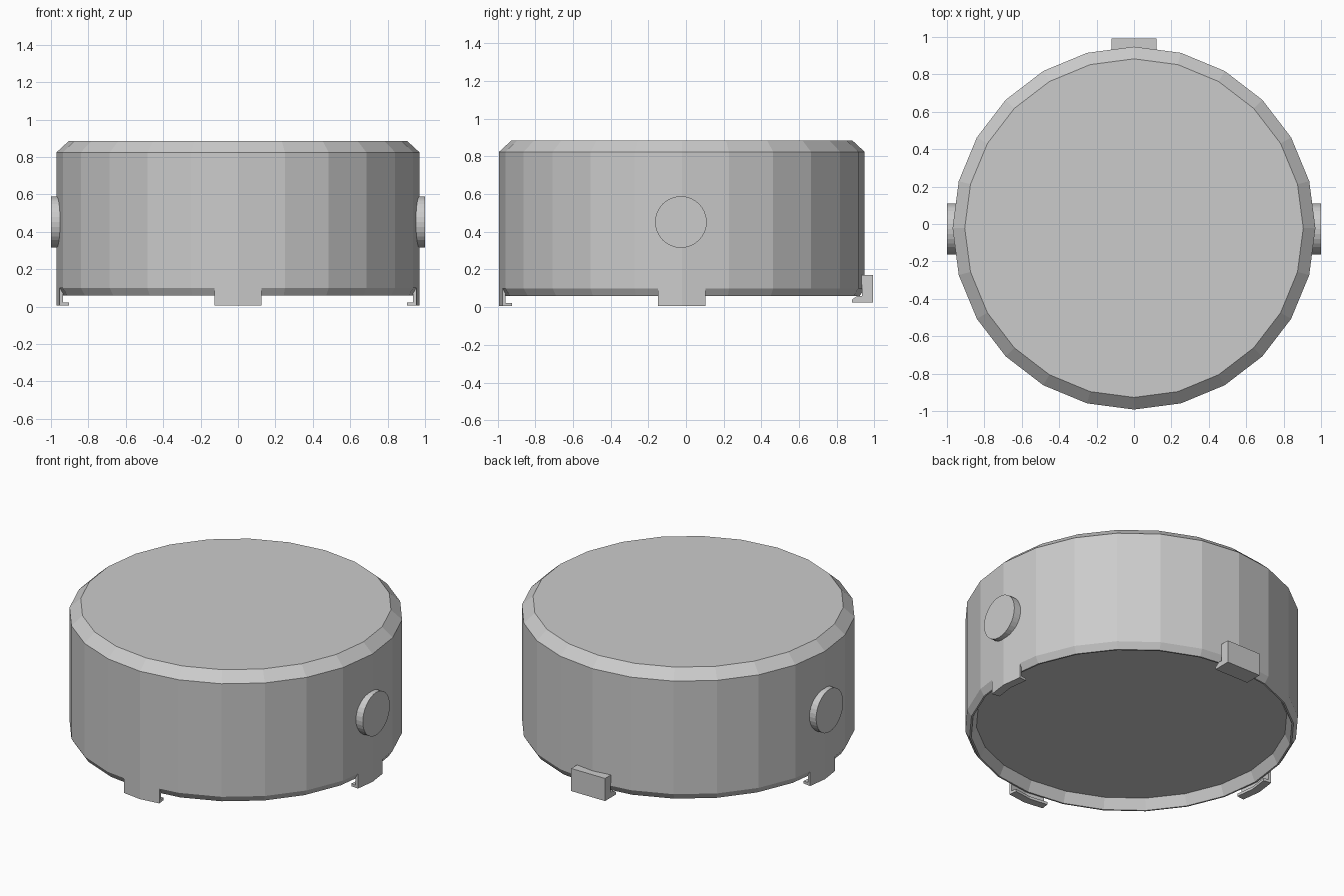
import bpy, bmesh
from math import sin, cos, pi
from mathutils import Matrix, Vector

if "Cube" in bpy.data.objects:
    bpy.data.objects.remove(bpy.data.objects["Cube"])

CY = -0.022   # body axis position in y
R = 0.97      # body radius
SIDES = 24


def finish(name, bm):
    bmesh.ops.recalc_face_normals(bm, faces=bm.faces)
    me = bpy.data.meshes.new(name)
    bm.to_mesh(me)
    bm.free()
    ob = bpy.data.objects.new(name, me)
    bpy.context.collection.objects.link(ob)
    return ob


def lathe(name, profile):
    """Closed 24-sided solid from (radius, z) pairs, capped at both ends."""
    bm = bmesh.new()
    rings = [[bm.verts.new((r * sin(2 * pi * i / SIDES), CY - r * cos(2 * pi * i / SIDES), z))
              for i in range(SIDES)] for r, z in profile]
    for a, b in zip(rings, rings[1:]):
        for i in range(SIDES):
            j = (i + 1) % SIDES
            bm.faces.new((a[i], a[j], b[j], b[i]))
    bm.faces.new(rings[0])
    bm.faces.new(rings[-1])
    return finish(name, bm)


def loft(name, sections):
    """Solid joining identical point loops, capped at both ends."""
    bm = bmesh.new()
    loops = [[bm.verts.new(p) for p in s] for s in sections]
    n = len(loops[0])
    for a, b in zip(loops, loops[1:]):
        for i in range(n):
            j = (i + 1) % n
            bm.faces.new((a[i], a[j], b[j], b[i]))
    bm.faces.new(loops[0])
    bm.faces.new(loops[-1])
    return finish(name, bm)


# Body: chamfered drum with a shallow recess underneath
lathe("body", [(0.905, 0.125), (0.935, 0.06), (0.945, 0.06), (R, 0.10),
               (R, 0.825), (0.905, 0.885)])

# Hooked tabs on front, right and left, following the faceted wall
hook = [(R, 0.105), (R, 0.005), (0.918, 0.005), (0.918, 0.022), (0.953, 0.022), (0.953, 0.105)]
half = sin(2 * pi / SIDES) / 2
mid = (1 + cos(2 * pi / SIDES)) / 2
for name, ang in (("front_tab", 0), ("right_tab", pi / 2), ("left_tab", -pi / 2)):
    rot = Matrix.Translation((0, CY, 0)) @ Matrix.Rotation(ang, 4, 'Z')
    loft(name, [[rot @ Vector((r * sx, -r * sy, z)) for r, z in hook]
                for sx, sy in ((-half, mid), (0, 1), (half, mid))])

# Rear latch: plate with a top ledge and an inward hook
latch = [(0.90, 0.17), (0.992, 0.17), (0.992, 0.025), (0.88, 0.025),
         (0.88, 0.04), (0.91, 0.06), (0.935, 0.06), (0.935, 0.12), (0.90, 0.12)]
loft("rear_latch", [[(x, y, z) for y, z in latch] for x in (-0.12, 0.12)])

# Round side buttons
for name, s in (("right_button", 1), ("left_button", -1)):
    bm = bmesh.new()
    bmesh.ops.create_cone(bm, cap_ends=True, segments=32, radius1=0.137, radius2=0.137, depth=0.10,
                          matrix=Matrix.Translation((s * 0.95, CY - 0.005, 0.452))
                          @ Matrix.Rotation(pi / 2, 4, 'Y'))
    finish(name, bm)
